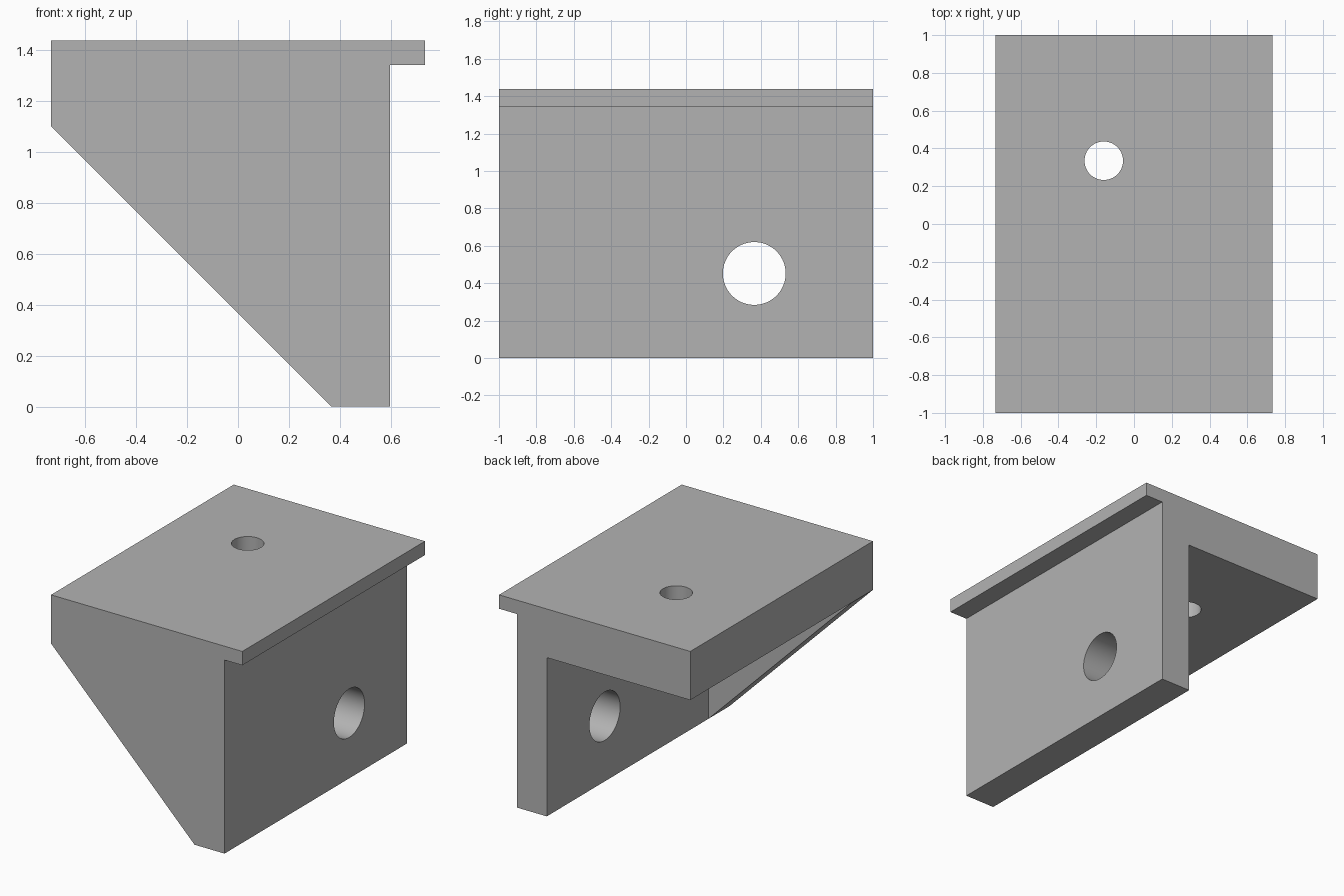
import bpy
import bmesh
from math import pi
from mathutils import Matrix

default = bpy.data.objects.get("Cube")
if default:
    bpy.data.objects.remove(default, do_unlink=True)

# Key dimensions
HALF_X, HALF_Y, TOP = 0.733, 1.0, 1.437
WALL_OUT, WALL_IN = 0.597, 0.367     # upright plate
PLATE_LOW, LIP_LOW = 1.10, 1.341     # top plate underside, lip underside
RIB_BACK = -0.77                     # inner face of the side rib

grey = bpy.data.materials.new("plain grey")
grey.use_nodes = True
colour = (0.45, 0.45, 0.45, 1)
grey.diffuse_color = colour
grey.node_tree.nodes["Principled BSDF"].inputs["Base Color"].default_value = colour


def make_object(name, bm):
    bmesh.ops.recalc_face_normals(bm, faces=bm.faces)
    mesh = bpy.data.meshes.new(name)
    bm.to_mesh(mesh)
    bm.free()
    mesh.materials.append(grey)
    obj = bpy.data.objects.new(name, mesh)
    bpy.context.collection.objects.link(obj)
    return obj


def prism(name, profile, y0, y1):
    """Extrude an x-z profile along y."""
    bm = bmesh.new()
    face = bm.faces.new([bm.verts.new((x, y0, z)) for x, z in profile])
    side = bmesh.ops.extrude_face_region(bm, geom=[face])["geom"]
    verts = [v for v in side if isinstance(v, bmesh.types.BMVert)]
    bmesh.ops.translate(bm, vec=(0, y1 - y0, 0), verts=verts)
    return make_object(name, bm)


def drill(name, centre, radius, axis):
    """Round cutter along x or z."""
    turn = Matrix.Rotation(pi / 2, 4, "Y") if axis == "x" else Matrix()
    bm = bmesh.new()
    bmesh.ops.create_cone(bm, cap_ends=True, segments=64, radius1=radius,
                          radius2=radius, depth=0.6,
                          matrix=Matrix.Translation(centre) @ turn)
    return make_object(name, bm)


# Solid bracket body with overhanging lip and sloped side
bracket = prism("angle_bracket", [
    (-HALF_X, TOP), (-HALF_X, PLATE_LOW), (WALL_IN, 0), (WALL_OUT, 0),
    (WALL_OUT, LIP_LOW), (HALF_X, LIP_LOW), (HALF_X, TOP)], -HALF_Y, HALF_Y)

# Cutters: open pocket behind the rib, and the two through holes
cutters = [
    prism("pocket_cutter", [(-2, -1), (WALL_IN, -1), (WALL_IN, PLATE_LOW),
                            (-2, PLATE_LOW)], RIB_BACK, 2),
    drill("wall_hole_cutter", (0.48, 0.365, 0.452), 0.168, "x"),
    drill("top_hole_cutter", (-0.16, 0.335, 1.27), 0.102, "z"),
]

bpy.ops.object.select_all(action="DESELECT")
bpy.context.view_layer.objects.active = bracket
bracket.select_set(True)
for cutter in cutters:
    cutter.hide_render = True
    cut = bracket.modifiers.new(cutter.name, "BOOLEAN")
    cut.operation, cut.solver, cut.object = "DIFFERENCE", "EXACT", cutter
    bpy.ops.object.modifier_apply(modifier=cut.name)
for cutter in cutters:
    bpy.data.objects.remove(cutter, do_unlink=True)

# Smooth hole walls, crisp plate edges
bpy.ops.object.shade_smooth_by_angle(angle=pi / 6)
